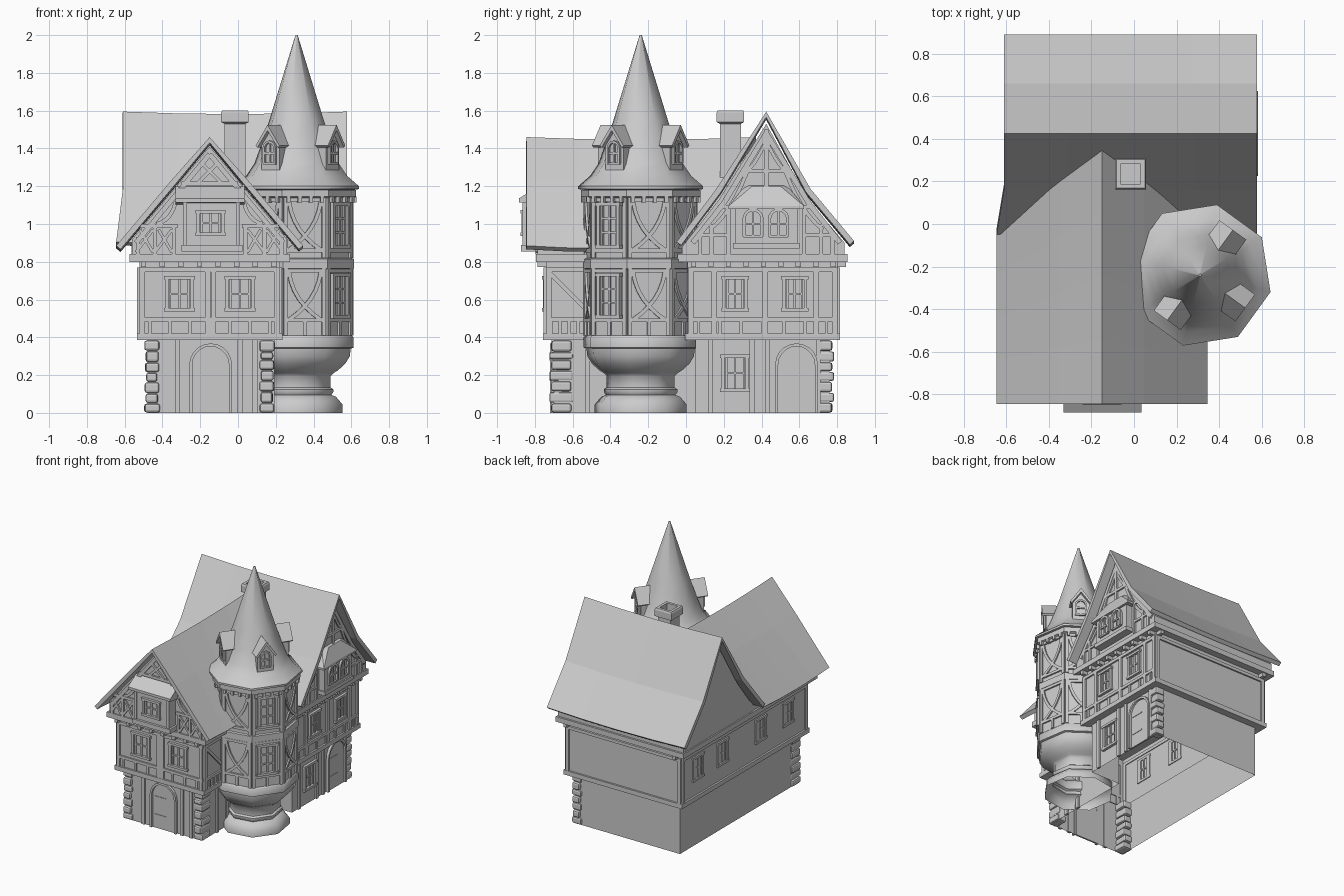
import bpy, bmesh, math, random
from mathutils import Matrix, Vector

if "Cube" in bpy.data.objects:
    bpy.data.objects.remove(bpy.data.objects["Cube"])

random.seed(4)
parts = {}


def bm_of(name):
    return parts.setdefault(name, bmesh.new())


def frame(x, y, deg):
    """Facade frame: local x = outward, local y = along the wall, local z = up."""
    return Matrix.Translation((x, y, 0)) @ Matrix.Rotation(math.radians(deg), 4, 'Z')


def prism(name, M, pts, w0, w1):
    """Outline (u, z) on a facade, extruded outward from w0 to w1."""
    bm = bm_of(name)
    a = [bm.verts.new(M @ Vector((w0, u, z))) for u, z in pts]
    b = [bm.verts.new(M @ Vector((w1, u, z))) for u, z in pts]
    n = len(pts)
    fs = [bm.faces.new(a[::-1]), bm.faces.new(b)]
    fs += [bm.faces.new((a[i], a[(i + 1) % n], b[(i + 1) % n], b[i])) for i in range(n)]
    bmesh.ops.recalc_face_normals(bm, faces=fs)


def rect(name, M, u0, u1, z0, z1, w0, w1):
    prism(name, M, [(u0, z0), (u1, z0), (u1, z1), (u0, z1)], w0, w1)


def hull(name, M, pts):
    bm = bm_of(name)
    bmesh.ops.convex_hull(bm, input=[bm.verts.new(M @ Vector(p)) for p in pts])


def bar(name, M, pts, wd=.022, w=.012):
    """Flat timber following a polyline on a facade."""
    P = [Vector(p) for p in pts]
    off = []
    for i in range(len(P)):
        d = (P[min(i + 1, len(P) - 1)] - P[max(i - 1, 0)]).normalized()
        off.append(Vector((-d.y, d.x)) * wd / 2)
    for i in range(len(P) - 1):
        prism(name, M, [P[i] - off[i], P[i + 1] - off[i + 1], P[i + 1] + off[i + 1], P[i] + off[i]], -.006, w)


def curve(p0, p1, p2, n=6):
    a, b, c = map(Vector, (p0, p1, p2))
    return [a * (1 - t) ** 2 + b * 2 * t * (1 - t) + c * t * t for t in [i / n for i in range(n + 1)]]


def arch(u, z, w, h):
    r = w / 2
    return [(u - r, z)] + [(u - r * math.cos(t), z + h - r + r * math.sin(t))
                           for t in [math.pi * i / 10 for i in range(11)]] + [(u + r, z)]


def window(M, u, z, w, h, rows=2, d=.016):
    a, b = u - w / 2, u + w / 2
    for uu in (a, b):
        bar('windows', M, [(uu, z), (uu, z + h)], .018, d)
    for zz in (z, z + h):
        bar('windows', M, [(a - .015, zz), (b + .015, zz)], .018, d + .004)
    a, b = a + .018, b - .018
    for uu in (a, u, b):
        bar('windows', M, [(uu, z), (uu, z + h)], .012, d * .5)
    for i in range(1, rows):
        bar('windows', M, [(a, z + h * i / rows), (b, z + h * i / rows)], .01, d * .5)


def door(M, u):
    prism('doors', M, arch(u, 0, .19, .35), -.006, .006)
    bar('doors', M, arch(u, 0, .21, .36), .016, .02)
    for z in (.1, .24):
        rect('doors', M, u - .08, u + .02, z, z + .008, 0, .01)


def walls(name, x0, x1, x2, y0, y1, y2, prof):
    """L-shaped hollow shell; prof is a list of (outward offset, z)."""
    bm = bm_of(name)
    rings = [[bm.verts.new((x, y, z)) for x, y in ((x0 - d, y0 - d), (x1 + d, y0 - d), (x1 + d, y1 - d),
                                                   (x2 + d, y1 - d), (x2 + d, y2 + d), (x0 - d, y2 + d))] for d, z in prof]
    for a, b in zip(rings, rings[1:]):
        for i in range(6):
            j = (i + 1) % 6
            bm.faces.new((a[i], a[j], b[j], b[i]))


def lathe(name, prof, x, y, n=8, phase=-13.5):
    bm = bm_of(name)
    rings = [[bm.verts.new((x + r * math.cos(math.radians(phase + 360 * k / n)),
                            y + r * math.sin(math.radians(phase + 360 * k / n)), z)) for k in range(n)] for r, z in prof]
    for a, b in zip(rings, rings[1:]):
        for k in range(n):
            bm.faces.new((a[k], a[(k + 1) % n], b[(k + 1) % n], b[k]))
    bmesh.ops.remove_doubles(bm, verts=bm.verts, dist=1e-5)


def roof(name, M, prof, start, ends, sag, flare=0, n=4):
    """Roof sheet: profile (u, z) swept outward along w with a sagging ridge."""
    bm = bm_of(name)
    rows = []
    for k, ((u, z), e) in enumerate(zip(prof, ends)):
        row = []
        for i in range(n + 1):
            t = i / n
            w = e + (start - e) * t - (flare if k == 0 and i == 0 else 0)
            row.append(bm.verts.new(M @ Vector((w, u, z - sag * 4 * t * (1 - t)))))
        rows.append(row)
    for a, b in zip(rows, rows[1:]):
        for i in range(n):
            bm.faces.new((a[i], a[i + 1], b[i + 1], b[i]))
    bmesh.ops.recalc_face_normals(bm, faces=bm.faces)
    if sum(f.normal.z for f in bm.faces) < 0:
        bmesh.ops.reverse_faces(bm, faces=bm.faces)


# Storeys (ground floor, sill, overhanging upper floor, cornice) and gables
walls('house_walls', -.48, .18, .43, -.70, .05, .76,
      [(0, 0), (0, .385), (.056, .385), (.056, .42), (.042, .42), (.042, .80), (.095, .80), (.095, .84), (.02, .84)])
F0, F1, F2 = frame(0, -.70, -90), frame(0, -.742, -90), frame(0, -.785, -90)
R0, R1, R2 = frame(.43, 0, 0), frame(.472, 0, 0), frame(.515, 0, 0)
L1, B1, S0, S1 = frame(-.522, 0, 180), frame(0, .802, 90), frame(.18, 0, 0), frame(.222, 0, 0)
prism('front_gable', F2, [(-.56, .835), (-.56, .92), (-.15, 1.41), (.26, .92), (.26, .835)], -1.1, 0)
prism('side_gable', R2, [(-.02, .835), (-.02, .88), (.175, 1.13), (.425, 1.53), (.645, 1.13), (.84, .9), (.84, .835)], -1.08, 0)

# Roofs
roof('front_roof', frame(0, 0, -90), [(-.645, .885), (-.35, 1.235), (-.15, 1.46), (.05, 1.235), (.345, .885)],
     .845, [.04, -.2, -.37, -.2, .04], .014)
roof('main_roof', frame(0, 0, 0), [(-.05, .905), (.16, 1.185), (.425, 1.595), (.66, 1.185), (.89, .91)],
     .577, [-.61] * 5, .013, .035)

# Joist ends and storey rails
for M, u0, u1, n in ((F1, -.5, .19, 8), (R1, .04, .78, 9), (B1, -.45, .49, 2)):
    for i in range(n):
        u = u0 + (u1 - u0) * i / (n - 1)
        rect('joist_ends', M, u - .014, u + .014, .772, .80, 0, .045)
for M, a, b in ((F1, -.52, .22), (R1, .01, .80), (L1, -.80, .74), (B1, -.47, .52), (S1, -.74, -.4)):
    bar('timbers', M, [(a, .758), (b, .758)], .024)
for M, a, b in ((F1, -.52, .22), (R1, .01, .80), (S1, -.74, -.4)):
    bar('timbers', M, [(a, .495), (b, .495)], .022)
    for i in range(7):
        u = a + (b - a) * (i + .5) / 7
        bar('timbers', M, [(u, .42), (u, .49)], .018, .008)

# Upper floor posts, braces, windows
for M, us in ((F1, (-.507, -.16, -.13, .205)), (R1, (.025, .42, .15, .69, .787)), (S1, (-.725, -.5)),
              (L1, (-.787, .725)), (B1, (-.457, .507))):
    for u in us:
        bar('timbers', M, [(u, .42), (u, .77)], .028)
bar('timbers', S1, [(-.73, .75), (-.5, .52)])
for u in (-.31, .01):
    window(F1, u, .545, .135, .17)
for u in (.26, .575):
    window(R1, u, .545, .115, .17)
for u in (-.6, -.3, .17, .51):
    window(L1, u, .545, .11, .17, 2, .008)

# Ground floor posts, doors, window, corner stones
for M, us in ((F0, (-.32, .01, .09)), (R0, (.13, .35, .43, .7)), (S0, (-.52, -.4))):
    for u in us:
        bar('timbers', M, [(u, 0), (u, .39)], .026)
door(F0, -.145)
door(R0, .585)
window(R0, .26, .12, .13, .18)
for x, y, dy in ((-.455, -.66, .055), (.153, -.66, .055), (.405, .74, .036)):
    z = 0
    cuts = [0] + [(i + random.uniform(-.15, .15)) * .055 for i in range(1, 7)] + [.385]
    for i, (za, zb) in enumerate(zip(cuts, cuts[1:])):
        sy = dy + (.008 if i % 2 else -.002)
        sx = (.031 if i % 2 else .038) + random.uniform(-.003, .003)
        rect('corner_stones', frame(x, y, random.uniform(-3, 3)), -sy, sy, za + .002, zb - .002, -sx, sx)

# Front gable timbers
for s in (-1, 1):
    c = -.15
    bar('timbers', F2, [(c + s * .37, .99), (c + s * .17, .99)], .02)
    for a in (.19, .29, .38):
        bar('timbers', F2, [(c + s * a, .84), (c + s * a, .98 - max(0, a - .33))], .02)
    for a in (.2, .3):
        bar('timbers', F2, [(c + s * a, .85), (c + s * (a + .07), .97)], .016)
        bar('timbers', F2, [(c + s * a, .97), (c + s * (a + .09), .85)], .016, .010)
    bar('timbers', F2, [(c - s * .06, 1.22), (c + s * .05, 1.33)], .018)
    bar('timbers', F2, [(c + s * .39, .9), (c, 1.37)], .026)
    bar('timbers', F2, curve((c + s * .28, 1.0), (c + s * .2, 1.02), (c + s * .18, 1.12)), .02, .01)
bar('timbers', F2, [(-.3, 1.215), (0, 1.215)])

# Front bay with lean-to roof
rect('front_bay', F2, -.29, .01, .88, 1.13, -.02, .07)
rect('front_bay', F2, -.3, .025, .855, .89, -.02, .088)
hull('front_bay_roof', F2, [(w, u, z) for u in (-.33, .035) for w, z in ((-.02, 1.21), (.1, 1.135), (.1, 1.115), (-.02, 1.1))])
FB = frame(0, -.855, -90)
window(FB, -.145, .945, .13, .12)
for u in (-.28, 0):
    bar('timbers', FB, [(u, .88), (u, 1.12)], .02, .01)

# Side gable timbers
for s in (-1, 1):
    c = .425
    bar('timbers', R2, [(c + s * .39, .9), (c + s * .225, 1.11), (c, 1.48)], .028)
    for a in (.2, .29, .35):
        bar('timbers', R2, [(c + s * a, .84), (c + s * a, 1.08 - (a - .2) * .9)], .02)
    bar('timbers', R2, [(c + s * .36, .94), (c + s * .2, .94)], .018)
    bar('timbers', R2, curve((c + s * .3, .97), (c + s * .19, 1.05), (c + s * .1, 1.28)), .02, .01)
    bar('timbers', R2, curve((c + s * .1, 1.28), (c + s * .05, 1.33), (c, 1.44)), .018, .01)
bar('timbers', R2, [(.17, 1.09), (.68, 1.09)])
bar('timbers', R2, [(.29, 1.28), (.56, 1.28)])
bar('timbers', R2, [(.425, 1.2), (.425, 1.5)], .024)

# Side bay with hipped roof and arched windows
rect('side_bay', R2, .26, .59, .885, 1.1, -.02, .05)
rect('side_bay', R2, .25, .6, .87, .9, -.02, .06)
hull('side_bay_roof', R2, [(-.02, .32, 1.21), (-.02, .53, 1.21), (.02, .35, 1.2), (.02, .5, 1.2)] +
     [(w, u, z) for w in (-.02, .068) for u in (.225, .625) for z in (1.08, 1.095)])
RB = frame(.565, 0, 0)
for u in (.355, .49):
    bar('windows', RB, arch(u, .935, .095, .14), .016, .016)
    bar('windows', RB, [(u, .935), (u, 1.07)], .01, .01)
    for z in (.935, 1.0):
        bar('windows', RB, [(u - .05, z), (u + .05, z)], .012, .012)

# Chimney
lathe('chimney', [(.078, 1.2), (.078, 1.53), (.103, 1.54), (.103, 1.59), (.095, 1.602), (.066, 1.602),
                  (.066, 1.5), (0, 1.5)], -.016, .235, 4, 45)

# Tower
TX, TY = .31, -.24
lathe('tower_base', [(.25, 0), (.25, .045), (.215, .085), (.19, .095), (.2, .11), (.2, .125), (.185, .135), (.185, .195),
                     (.2, .21), (.225, .225), (.265, .26), (.29, .30), (.295, .34), (.31, .345), (.31, .40), (.3, .41)], TX, TY)
lathe('tower_walls', [(.298, .4), (.298, .76), (.312, .765), (.312, .815), (.298, .82), (.298, 1.135), (.325, 1.145),
                      (.325, 1.18), (.2, 1.19)], TX, TY)
lathe('tower_roof', [(.31, 1.18), (.34, 1.185), (.34, 1.2), (.275, 1.255), (.23, 1.32), (.192, 1.42), (.148, 1.55), (.006, 2), (0, 2)], TX, TY)
ap = .298 * math.cos(math.pi / 8)
for k in range(8):
    ang = 9 + 45 * k
    T = frame(TX, TY, ang) @ Matrix.Translation((ap, 0, 0))
    for i in range(4):
        u = -.09 + .06 * i
        rect('joist_ends', T, u - .01, u + .01, 1.115, 1.145, 0, .03)
    for z0, z1 in ((.41, .765), (.82, 1.14)):
        for u in (-.102, .102):
            bar('timbers', T, [(u, z0), (u, z1)], .022)
        zr = z0 + .08 if z0 < .5 else z0 + .04
        for z in (zr, z1 - .012):
            bar('timbers', T, [(-.1, z), (.1, z)], .02)
        if ang == 324:
            window(T, 0, zr + .02, .13, z1 - zr - .055, 3, .02)
        else:
            for s in (-1, 1):
                bar('timbers', T, curve((s * .09, zr), (-s * .065, zr + .1), (-s * .085, z1 - .02)), .02, .011 + .001 * s)
        if z0 < .5:
            bar('timbers', T, [(0, z0), (0, zr)], .02)
    # Roof dormers on three sides
    if ang in (54, 234, 324):
        D = frame(TX, TY, ang)
        prism('tower_dormers', D, [(-.06, 1.28), (-.06, 1.42), (0, 1.5), (.06, 1.42), (.06, 1.28)], .1, .235)
        for s in (-1, 1):
            prism('tower_dormer_roofs', D, [(0, 1.525), (s * .078, 1.415), (s * .066, 1.405), (0, 1.495)], .1, .262)
        DF = D @ Matrix.Translation((.235, 0, 0))
        bar('windows', DF, arch(0, 1.32, .07, .115), .012, .014)
        bar('windows', DF, [(0, 1.32), (0, 1.43)], .01, .008)
        for z in (1.32, 1.375):
            bar('windows', DF, [(-.04, z), (.04, z)], .012, .012)

# Objects
for name, bm in parts.items():
    if name not in ('front_roof', 'main_roof', 'house_walls'):
        bmesh.ops.recalc_face_normals(bm, faces=bm.faces)
    me = bpy.data.meshes.new(name)
    bm.to_mesh(me)
    bm.free()
    ob = bpy.data.objects.new(name, me)
    bpy.context.collection.objects.link(ob)
    if name in ('front_roof', 'main_roof'):
        m = ob.modifiers.new('thickness', 'SOLIDIFY')
        m.thickness, m.offset = .03, -1
    if name == 'corner_stones':
        m = ob.modifiers.new('worn_edges', 'BEVEL')
        m.width, m.segments = .012, 2
    if name in ('tower_roof', 'tower_base'):
        bpy.context.view_layer.objects.active = ob
        ob.select_set(True)
        bpy.ops.object.shade_smooth_by_angle(angle=math.radians(46))
        ob.select_set(False)
